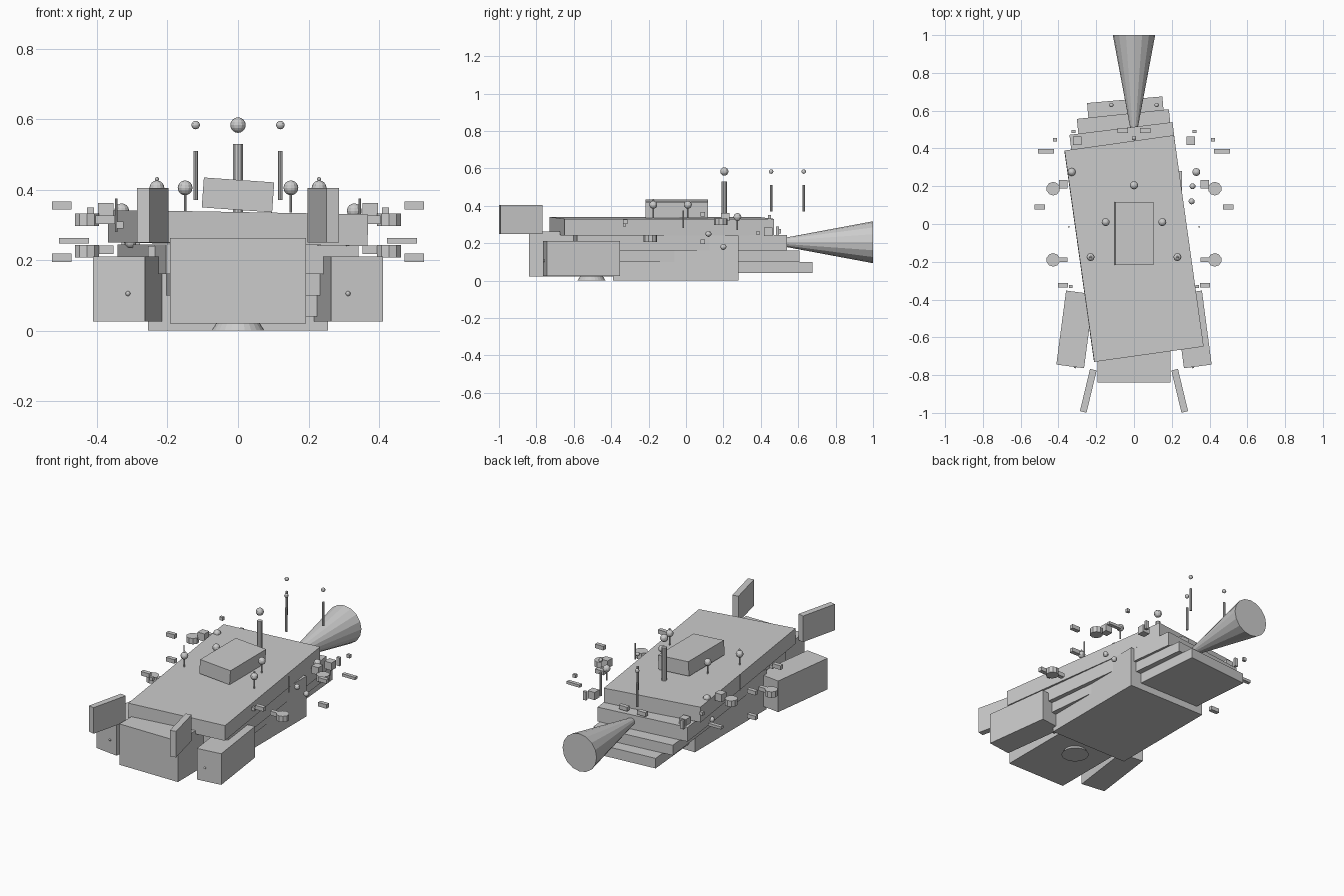
import bpy
import bmesh
from math import radians
from mathutils import Matrix, Vector

default_cube = bpy.data.objects.get("Cube")
if default_cube:
    bpy.data.objects.remove(default_cube, do_unlink=True)

hull_grey = bpy.data.materials.new("hull_grey")
hull_grey.use_nodes = True
hull_colour = (0.6, 0.6, 0.6, 1)
hull_grey.diffuse_color = hull_colour
hull_grey.node_tree.nodes["Principled BSDF"].inputs["Base Color"].default_value = hull_colour


def finish(name, bm, location):
    mesh = bpy.data.meshes.new(name)
    bm.to_mesh(mesh)
    bm.free()
    mesh.materials.append(hull_grey)
    part = bpy.data.objects.new(name, mesh)
    part.location = location
    bpy.context.collection.objects.link(part)
    return part


def box(name, location, size, turn=0, tilt=0):
    bm = bmesh.new()
    bmesh.ops.create_cube(bm, size=1, matrix=Matrix.Diagonal(Vector(size).to_4d()))
    part = finish(name, bm, location)
    part.rotation_euler.z = radians(turn)
    part.rotation_euler.y = radians(tilt)
    return part


def drum(name, location, radius, height, top_radius=None, sides=10):
    bm = bmesh.new()
    tip = radius if top_radius is None else top_radius
    bmesh.ops.create_cone(bm, cap_ends=True, segments=sides,
                          radius1=radius, radius2=tip, depth=height)
    return finish(name, bm, location)


def ball(name, location, radius):
    bm = bmesh.new()
    bmesh.ops.create_uvsphere(bm, u_segments=12, v_segments=8, radius=radius)
    return finish(name, bm, location)


def mast(name, x, y, bottom, top, radius):
    return drum(name, (x, y, (bottom + top) / 2), radius, top - bottom)


def stern_antenna(name, x, y):
    mast(name + "_mast", x, y, bottom=0.37, top=0.51, radius=0.007)
    ball(name + "_ball", (x, y, 0.583), radius=0.012)


def dome(name, x, y, z):
    mast(name + "_stalk", x, y, bottom=z - 0.07, top=z, radius=0.004)
    ball(name + "_globe", (x, y, z), radius=0.021)


# Stacked hull decks, each one lower, narrower, further aft and less twisted
deck_names = ["top_deck", "upper_deck", "middle_deck", "lower_deck"]
deck_widths = [0.585, 0.55, 0.49, 0.4]
deck_levels = [0.335, 0.245, 0.16, 0.1, 0.04]
for i, (name, width) in enumerate(zip(deck_names, deck_widths)):
    top, bottom = deck_levels[i], deck_levels[i + 1]
    box(name, (0, 0.075 * i - 0.13, (top + bottom) / 2), (width, 1.13, top - bottom),
        turn=8 - i, tilt=0 if i else 1)

# Keel, bow, bridge and belly hatch
box("keel", (0, -0.055, 0.12), (0.51, 0.67, 0.24))
box("bow_block", (0, -0.57, 0.142), (0.385, 0.54, 0.243))
box("bridge", (0, -0.05, 0.385), (0.2, 0.335, 0.085), tilt=4)
drum("belly_hatch", (0, -0.505, 0.012), radius=0.075, height=0.024, top_radius=0.06, sides=24)

# Engine bell, opening aft
engine_bell = drum("engine_bell", (0, 0.7, 0.205), radius=0.112, height=0.6, top_radius=0, sides=16)
engine_bell.rotation_euler.x = radians(90)

# Centre antennas
mast("main_antenna_mast", 0, 0.205, bottom=0.33, top=0.53, radius=0.015)
ball("main_antenna_ball", (0, 0.205, 0.583), radius=0.022)
stern_antenna("centre_antenna", 0, 0.455)

# Shapes and places of the small fittings along each flank
long_bar = (0.085, 0.022, 0.016)
short_bar = (0.055, 0.024, 0.024)
block = (0.045, 0.045, 0.045)
chip = (0.02, 0.016, 0.02)
post = (0.02, 0.016, 0.05)
fittings = {
    "outrigger_bar": (long_bar, 0.465, 0.385, 0.255),
    "upper_outboard_thruster": (short_bar, 0.5, 0.09, 0.355),
    "lower_outboard_thruster": (short_bar, 0.5, 0.09, 0.207),
    "forward_thruster": (short_bar, 0.376, -0.325, 0.315),
    "forward_drum_bracket": (short_bar, 0.38, -0.19, 0.23),
    "aft_drum_bracket": (block, 0.375, 0.21, 0.34),
    "aft_equipment_box": (block, 0.3, 0.44, 0.26),
    "aft_marker": (chip, 0.418, 0.446, 0.34),
    "forward_marker": (chip, 0.335, -0.33, 0.3),
    "stern_post": (post, 0.32, 0.49, 0.265),
    "stern_equipment_box": (short_bar, 0.06, 0.495, 0.265),
}

for side, sign in (("left", 1), ("right", -1)):
    def named(part_name):
        return side + "_" + part_name

    # Pod and bow fin
    box(named("side_pod"), (sign * 0.312, -0.558, 0.118), (0.148, 0.395, 0.185), turn=sign * 7.5)
    ball(named("pod_stud"), (sign * 0.312, -0.757, 0.105), radius=0.007)
    box(named("bow_fin"), (sign * 0.242, -0.883, 0.327), (0.036, 0.23, 0.155), turn=sign * 13.5)

    # Antenna and deck domes
    stern_antenna(named("stern_antenna"), sign * 0.12, 0.63)
    dome(named("middle_dome"), sign * 0.15, 0.01, 0.405)
    dome(named("forward_dome"), sign * 0.23, -0.175, 0.405)
    ball(named("forward_dome_tip"), (sign * 0.23, -0.175, 0.43), radius=0.006)
    dome(named("aft_dome"), sign * 0.33, 0.275, 0.34)

    # Flank drums, sensors and whisker
    drum(named("forward_drum"), (sign * 0.428, -0.19, 0.225), radius=0.036, height=0.035)
    drum(named("aft_drum"), (sign * 0.428, 0.187, 0.315), radius=0.036, height=0.035)
    ball(named("lower_sensor"), (sign * 0.31, 0.2, 0.18), radius=0.016)
    ball(named("upper_sensor"), (sign * 0.305, 0.12, 0.25), radius=0.016)
    mast(named("whisker"), sign * 0.345, -0.015, bottom=0.28, top=0.375, radius=0.004)

    # Small fittings
    for part_name, (size, x, y, z) in fittings.items():
        box(named(part_name), (sign * x, y, z), size)
